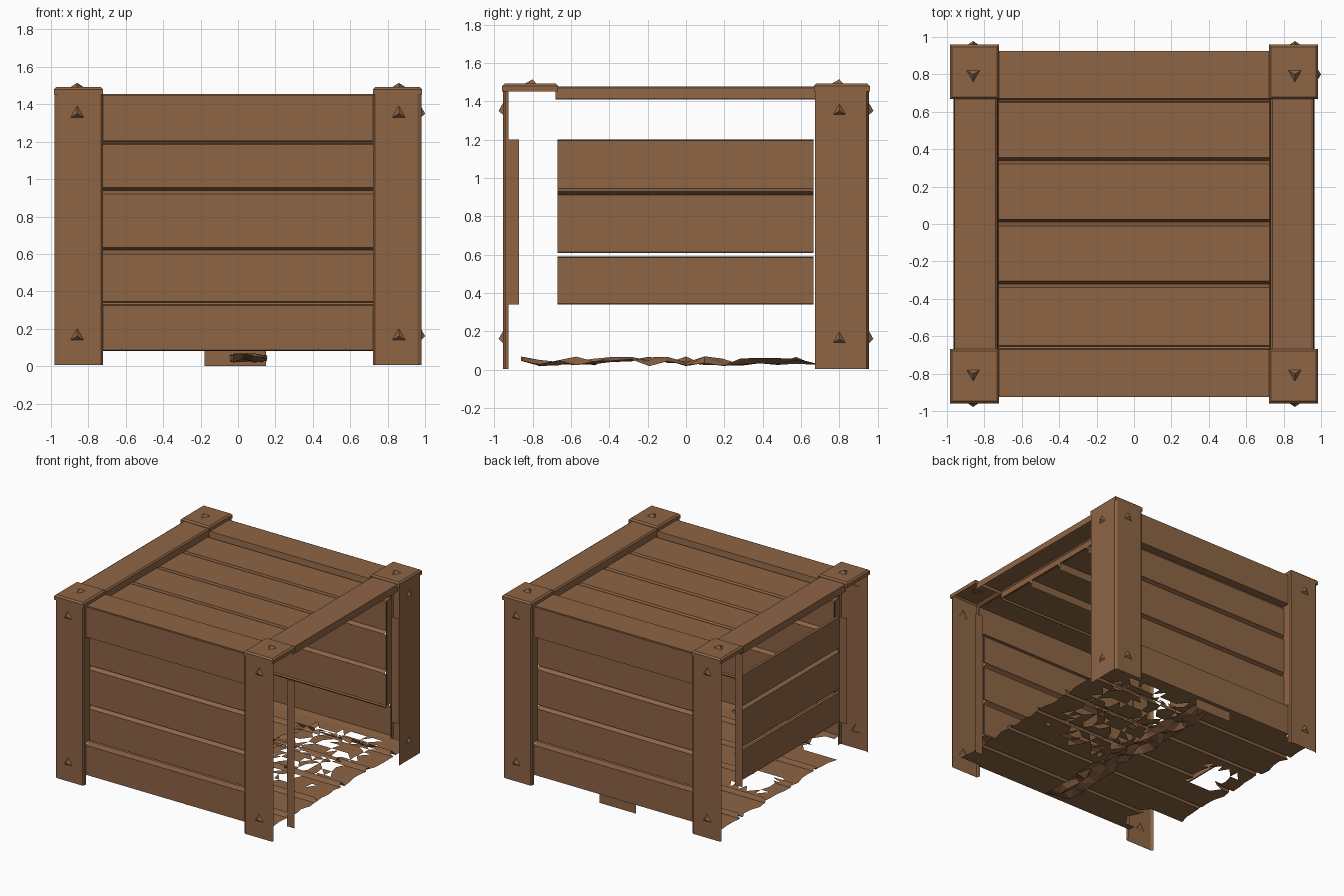
import bpy, bmesh, random
from mathutils import Vector

random.seed(4)
cube = bpy.data.objects.get("Cube")
if cube:
    bpy.data.objects.remove(cube)

wood = bpy.data.materials.new("brown_wood")
wood.use_nodes = True
wood.diffuse_color = (0.27, 0.13, 0.06, 1)
wood.node_tree.nodes["Principled BSDF"].inputs["Base Color"].default_value = (0.27, 0.13, 0.06, 1)
CENTRE = Vector((0, 0, 0.75))
SIDES = (("left", 1), ("right", -1))
ENDS = (("front", -1), ("back", 1))


def finish(bm, name):
    """Turn faces away from the crate centre and make the object."""
    bm.normal_update()
    for f in bm.faces:
        if f.normal.dot(f.calc_center_median() - CENTRE) < 0:
            f.normal_flip()
    mesh = bpy.data.meshes.new(name)
    bm.to_mesh(mesh)
    bm.free()
    mesh.materials.append(wood)
    obj = bpy.data.objects.new(name, mesh)
    bpy.context.collection.objects.link(obj)
    return obj


def sheet(name, path, a, b, place):
    """Extrude an open profile from a to b; place maps (p, q, t) to a point."""
    bm = bmesh.new()
    rows = [[bm.verts.new(place(p, q, t)) for p, q in path] for t in (a, b)]
    for i in range(len(path) - 1):
        bm.faces.new((rows[0][i], rows[0][i + 1], rows[1][i + 1], rows[1][i]))
    return finish(bm, name)


def plank_profile(lo, hi, seams, level, depth, edge):
    """Row of planks with chamfered edges and a narrow groove at each seam."""
    path = [(lo, level - edge), (lo + 0.005, level)]
    for s in seams:
        path += [(s - 0.02, level), (s - 0.01, level - depth * 0.4), (s, level - depth),
                 (s + 0.01, level - depth * 0.4), (s + 0.015, level)]
    return path + [(hi - 0.005, level), (hi, level - edge)]


def bolt(name, pos, axis):
    """Three-sided bolt head."""
    bm = bmesh.new()
    bmesh.ops.create_cone(bm, segments=3, radius1=0.045, radius2=0, depth=0.025)
    turn = Vector(axis).to_track_quat('Z', 'Y').to_matrix()
    for v in bm.verts:
        v.co = turn @ v.co + Vector(pos) + Vector(axis) * 0.01
    return finish(bm, name)


# Front and back walls: raised rim planks around recessed middle planks
wall = (plank_profile(0.08, 0.33, (), 0.925, 0, 0.06)
        + plank_profile(0.34, 1.19, (0.62, 0.94), 0.875, 0.035, 0.015)
        + plank_profile(1.2, 1.455, (), 0.925, 0, 0.06))
for end, e in ENDS:
    sheet(end + "_planks", wall, -0.73, 0.73, lambda p, q, t: (t, e * q, p))
    for side, s in SIDES:
        sheet("%s_%s_post_cheek" % (end, side), [(0.93, 0.34), (0.87, 0.34)], 0, 0.86,
              lambda p, q, t: (s * 0.722, e * p, q + t))

# Remaining planks of the right side
for name, lo, hi, seams in (("lower", 0.34, 0.59, ()), ("upper", 0.61, 1.2, (0.93,))):
    sheet("right_side_%s_planks" % name,
          plank_profile(lo, hi, seams, 0.91, 0.035, 0.015),
          -0.67, 0.665, lambda p, q, t: (-q, t, p))

# Lid: raised front and back planks, recessed middle planks
lid = (plank_profile(-0.92, -0.665, (), 1.455, 0, 0.05)
       + plank_profile(-0.655, 0.655, (-0.32, 0.01, 0.34), 1.415, 0.05, 0.015)
       + plank_profile(0.665, 0.92, (), 1.455, 0, 0.05))
sheet("top_planks", lid, -0.735, 0.735, lambda p, q, t: (t, p, q))

# Beams across the top
beam = [(0.725, 1.41), (0.73, 1.465), (0.74, 1.475), (0.945, 1.478), (0.96, 1.47), (0.965, 1.415)]
for side, s in SIDES:
    sheet(side + "_top_beam", beam, -0.68, 0.68, lambda p, q, t: (s * p, t, q))

# Corner posts are open shells; only the back left one keeps its outer side
post_path = [(0.722, 0.925), (0.722, 0.945), (0.732, 0.955), (0.96, 0.955), (0.98, 0.942)]
for side, s in SIDES:
    for end, e in ENDS:
        name = "%s_%s" % (end, side)
        whole = s > 0 and e > 0
        path = post_path + [(0.98, 0.672)] if whole else post_path
        sheet(name + "_post", path, 0.005, 1.47, lambda p, q, t: (s * p, e * q, t))
        # Post cap with soft upper edges and an open underside
        bm = bmesh.new()
        bmesh.ops.create_cube(bm, size=1)
        for v in bm.verts:
            v.co = (s * (0.853 + v.co.x * 0.264), e * (0.813 + v.co.y * 0.292),
                    1.472 + v.co.z * 0.04)
        bmesh.ops.delete(bm, geom=[f for f in bm.faces
                                   if f.calc_center_median().z < 1.46], context='FACES_ONLY')
        top = [x for x in bm.edges if all(v.co.z > 1.48 for v in x.verts)]
        bmesh.ops.bevel(bm, geom=top, offset=0.012, segments=1, affect='EDGES')
        finish(bm, name + "_post_cap")
        # Bolts
        bolt(name + "_top_bolt", (s * 0.86, e * 0.8, 1.492), (0, 0, 1))
        for level, z in (("upper", 1.35), ("lower", 0.16)):
            bolt("%s_%s_bolt" % (name, level), (s * 0.86, e * 0.955, z), (0, e, 0))
            if whole:
                bolt("%s_%s_side_bolt" % (name, level), (s * 0.978, 0.8, z), (s, 0, 0))

# Slats left from the side cheeks of the posts
for name, s, y, lo, hi in (("front_left", 1, -0.67, 0.005, 1.2),
                           ("front_right", -1, -0.67, 0.34, 1.2),
                           ("back_left", 1, 0.67, 0.34, 1.2),
                           ("back_right", -1, 0.67, 0.34, 1.45)):
    sheet(name + "_post_slat", [(0.91, y), (0.978, y)], lo, hi,
          lambda p, q, t: (s * p, q, t))

# Worn floor: planks along x, cut into cells, with ragged holes
base = plank_profile(-0.9, 0.9, (-0.66, -0.33, 0, 0.33, 0.66), 0.08, -0.035, 0)
rows = sorted(base + [(y, 0.08) for y in
              (-0.78, -0.58, -0.5, -0.42, -0.25, -0.17, -0.09, 0.09, 0.17, 0.25,
               0.42, 0.5, 0.58, 0.74, 0.82)])
floor = bmesh.new()
grid = [[floor.verts.new((-0.94 + 0.072 * i + random.uniform(-0.02, 0.02), y, z))
         for i in range(27)] for y, z in rows]
for a, b in zip(grid, grid[1:]):
    for i in range(26):
        floor.faces.new((a[i], a[i + 1], b[i + 1], b[i]))
bmesh.ops.triangulate(floor, faces=floor.faces[:])
holes = []
for f in floor.faces:
    c = f.calc_center_median()
    worn = 0.05 < c.x < 0.75 and -0.2 < c.y < 0.8
    corner = c.x < -0.62 and c.y < -0.58
    notch = -0.82 < c.x < -0.56 and -0.09 < c.y < 0.2
    if corner or notch or (worn and random.random() < 0.35):
        holes.append(f)
bmesh.ops.delete(floor, geom=holes, context='FACES')
finish(floor, "worn_floor")

# Crumpled remains of the beam under the floor, with its hanging end
strip = bmesh.new()
bmesh.ops.create_grid(strip, x_segments=3, y_segments=18, size=1)
for v in strip.verts:
    v.co = (0.06 + v.co.x * 0.09 + random.uniform(-0.02, 0.02), v.co.y * 0.86,
            random.uniform(0.015, 0.07))
bmesh.ops.triangulate(strip, faces=strip.faces[:])
finish(strip, "broken_floor_beam")
sheet("floor_beam_end", [(-0.18, 0.9), (0.15, 0.9)], 0, 0.08, lambda p, q, t: (p, q, t))
